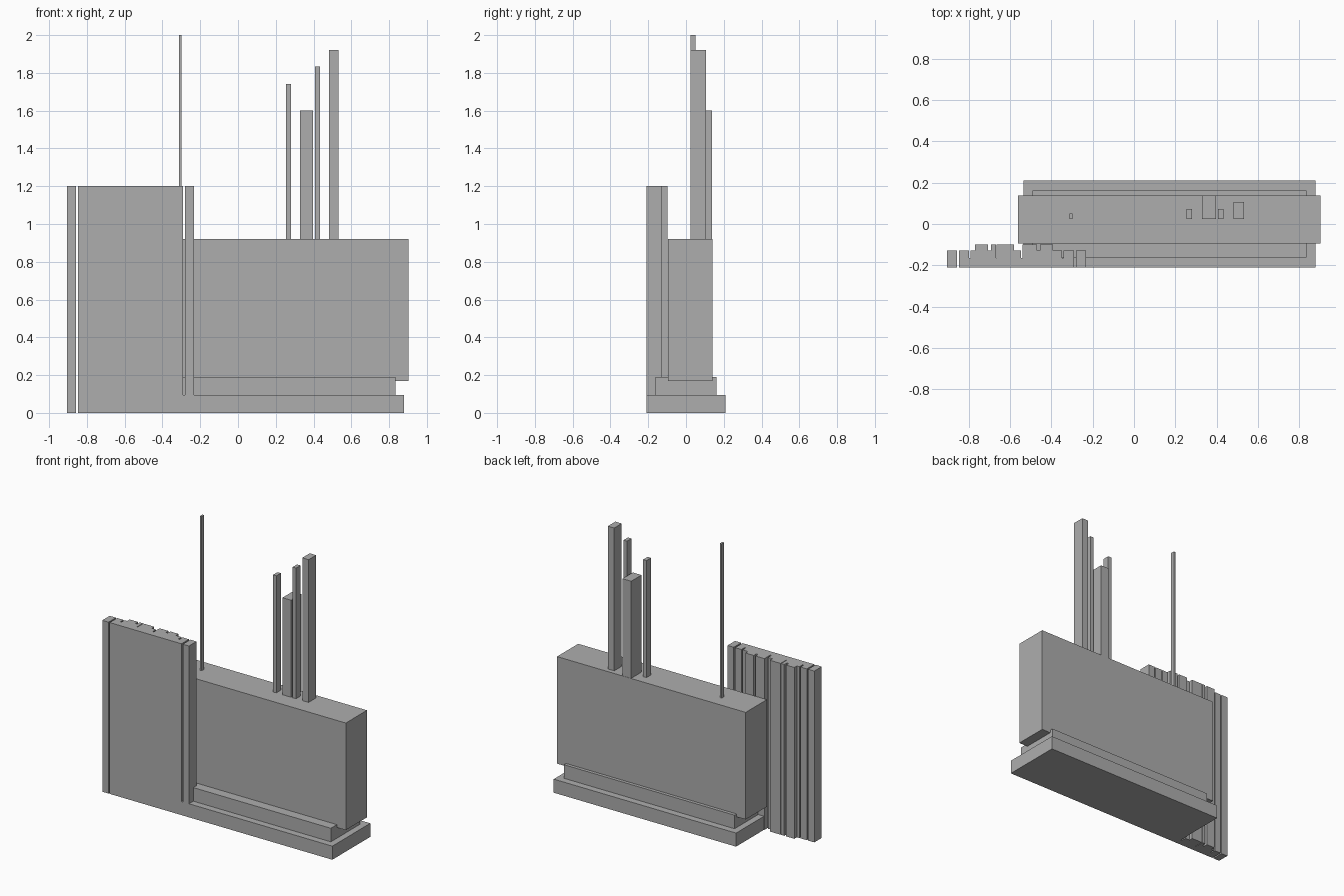
import bpy, bmesh

if "Cube" in bpy.data.objects:
    bpy.data.objects.remove(bpy.data.objects["Cube"])

concrete = bpy.data.materials.new("plain_grey")
concrete.diffuse_color = (0.42, 0.42, 0.42, 1)
concrete.use_nodes = True
concrete.node_tree.nodes["Principled BSDF"].inputs["Base Color"].default_value = concrete.diffuse_color


def finish(name, bm):
    bmesh.ops.recalc_face_normals(bm, faces=bm.faces)
    mesh = bpy.data.meshes.new(name)
    bm.to_mesh(mesh)
    bm.free()
    mesh.materials.append(concrete)
    ob = bpy.data.objects.new(name, mesh)
    bpy.context.collection.objects.link(ob)
    return ob


def box(name, x0, x1, y0, y1, z0, z1):
    bm = bmesh.new()
    bmesh.ops.create_cube(bm, size=1)
    for v in bm.verts:
        v.co = ((x0, x1)[v.co.x > 0], (y0, y1)[v.co.y > 0], (z0, z1)[v.co.z > 0])
    return finish(name, bm)


def prism(name, outline, z0, z1):
    bm = bmesh.new()
    face = bm.faces.new([bm.verts.new((x, y, z0)) for x, y in outline])
    ext = bmesh.ops.extrude_face_region(bm, geom=[face])
    top = [g for g in ext["geom"] if isinstance(g, bmesh.types.BMVert)]
    bmesh.ops.translate(bm, verts=top, vec=(0, 0, z1 - z0))
    return finish(name, bm)


# Stepped base and main block
box("base", -0.535, 0.878, -0.21, 0.21, 0, 0.095)
box("plinth", -0.49, 0.833, -0.162, 0.162, 0.095, 0.19)
box("main_block", -0.56, 0.902, -0.095, 0.139, 0.17, 0.92)

# Front wall: flat front, ribbed back with grooves
FRONT, GROOVE, LOW, HIGH = -0.21, -0.164, -0.127, -0.099
# right end of each rib step, and its depth
steps = [(-0.799, LOW), (-0.790, GROOVE), (-0.770, LOW), (-0.707, HIGH),
         (-0.692, LOW), (-0.668, HIGH), (-0.664, GROOVE), (-0.581, HIGH),
         (-0.547, LOW), (-0.538, GROOVE), (-0.470, HIGH), (-0.455, LOW),
         (-0.392, HIGH), (-0.349, LOW), (-0.340, GROOVE), (-0.291, LOW)]
x = -0.847
outline = [(x, FRONT)]
for x_end, y in steps:
    outline += [(x, y), (x_end, y)]
    x = x_end
outline.append((x, FRONT))
prism("ribbed_wall", outline, 0, 1.2)
box("wall_end_left", -0.905, -0.857, FRONT, LOW, 0, 1.2)
box("wall_end_right", -0.281, -0.233, FRONT, LOW, 0, 1.2)

# Thin towers standing on the block: x0, x1, back y, top z
towers = [("mast", -0.312, -0.298, 0.051, 2.0),
          ("tower_1", 0.255, 0.281, 0.072, 1.74),
          ("tower_2", 0.329, 0.396, 0.137, 1.60),
          ("tower_3", 0.407, 0.434, 0.072, 1.835),
          ("tower_4", 0.482, 0.531, 0.106, 1.92)]
for name, x0, x1, y1, z1 in towers:
    box(name, x0, x1, 0.023, y1, 0.92, z1)
